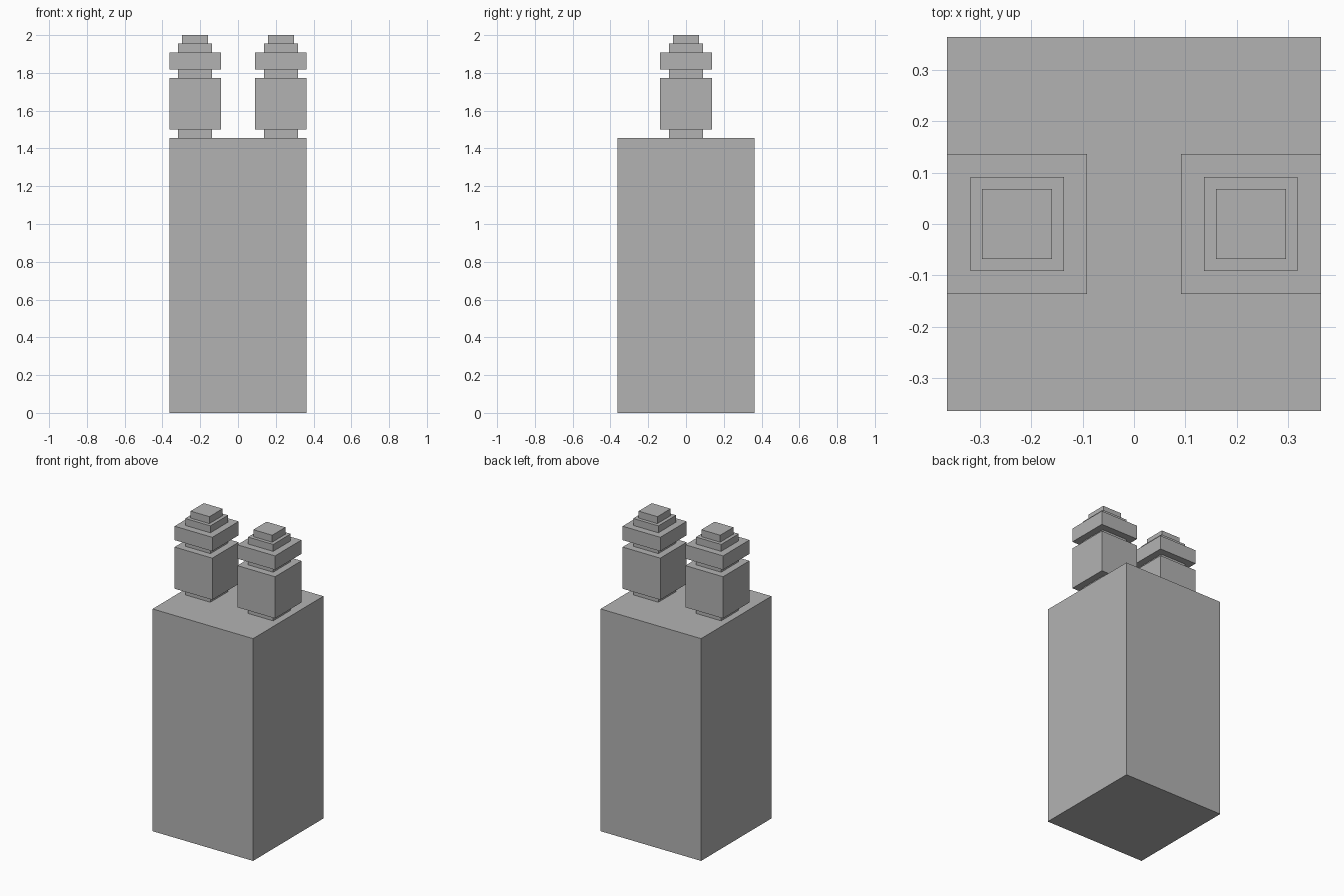
import bpy
import bmesh
from mathutils import Matrix

cube = bpy.data.objects.get("Cube")
if cube:
    bpy.data.objects.remove(cube, do_unlink=True)

UNIT = 2 / 44  # the whole model is 44 units tall

grey = bpy.data.materials.new("plain grey")
grey.use_nodes = True
colour = (0.45, 0.45, 0.45, 1)
grey.diffuse_color = colour
grey.node_tree.nodes["Principled BSDF"].inputs["Base Color"].default_value = colour


def add_block(name, x, bottom, width, height):
    """Square block standing at the given height, sizes in units."""
    bm = bmesh.new()
    bmesh.ops.create_cube(bm, size=1)
    bm.transform(Matrix.Diagonal((width * UNIT, width * UNIT, height * UNIT, 1)))
    mesh = bpy.data.meshes.new(name)
    bm.to_mesh(mesh)
    bm.free()
    mesh.materials.append(grey)
    obj = bpy.data.objects.new(name, mesh)
    obj.location = (x * UNIT, 0, (bottom + height / 2) * UNIT)
    bpy.context.collection.objects.link(obj)


# Main body
BODY_HEIGHT = 32
add_block("body", 0, 0, 16, BODY_HEIGHT)

# Two stepped terminals: part, width, height from the bottom up
TIERS = [
    ("base_neck", 4, 1),
    ("main_block", 6, 6),
    ("upper_neck", 4, 1),
    ("collar", 6, 2),
    ("cap_step", 4, 1),
    ("tip", 3, 1),
]
for side, x in (("left", 5), ("right", -5)):
    z = BODY_HEIGHT
    for part, width, height in TIERS:
        add_block(f"{side}_terminal_{part}", x, z, width, height)
        z += height
